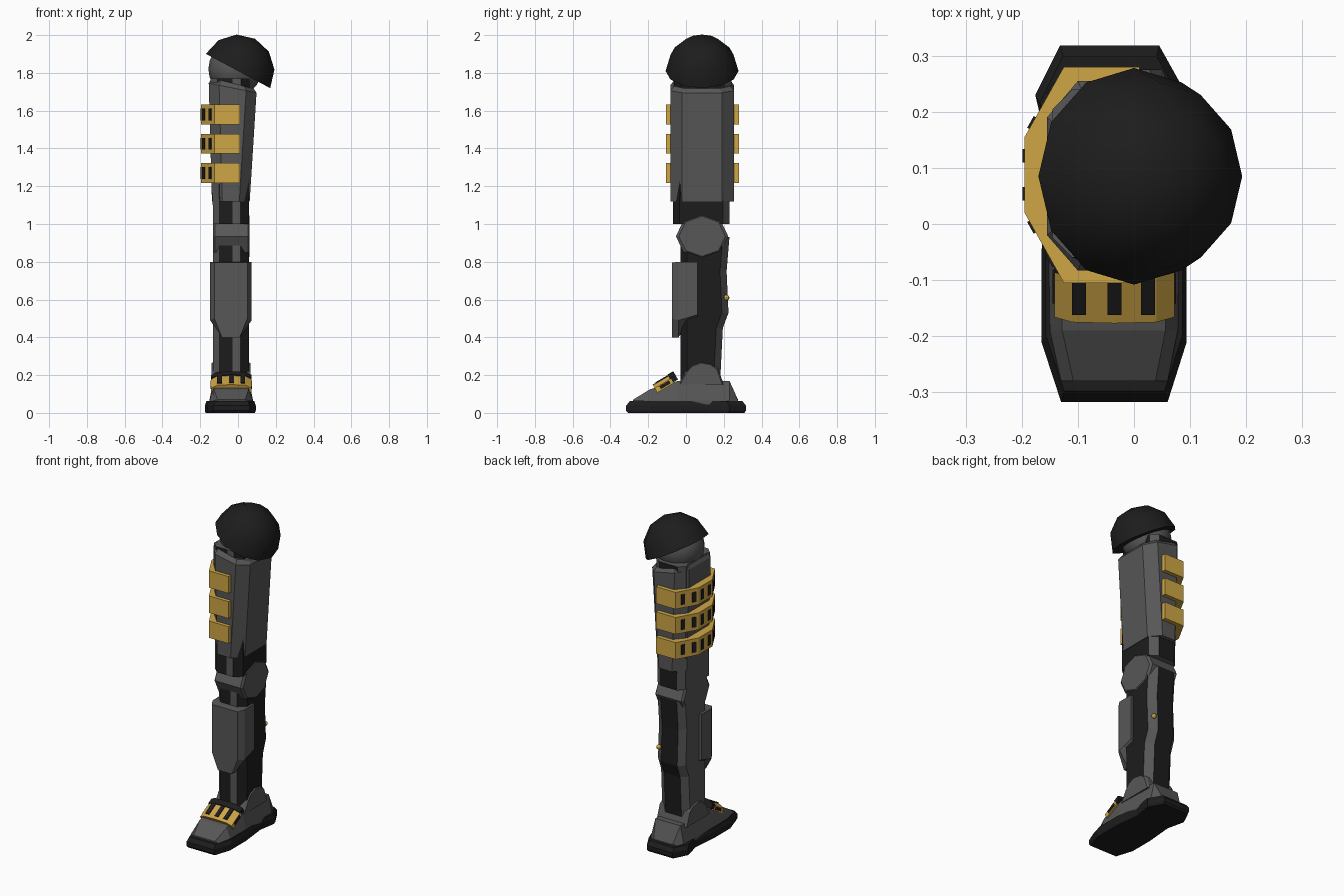
import bpy, bmesh, math
from mathutils import Vector, Matrix

if "Cube" in bpy.data.objects:
    bpy.data.objects.remove(bpy.data.objects["Cube"])


def material(name, rgb):
    m = bpy.data.materials.new(name)
    m.diffuse_color = (*rgb, 1)
    m.use_nodes = True
    m.node_tree.nodes["Principled BSDF"].inputs["Base Color"].default_value = m.diffuse_color
    return m


GRAY = material("armor gray", (0.095, 0.095, 0.095))
BLACK = material("dark rubber", (0.012, 0.012, 0.012))
YELLOW = material("warning yellow", (0.62, 0.38, 0.06))


def finish(name, bm, mats):
    bmesh.ops.recalc_face_normals(bm, faces=bm.faces)
    me = bpy.data.meshes.new(name)
    bm.to_mesh(me)
    bm.free()
    for m in mats:
        me.materials.append(m)
    ob = bpy.data.objects.new(name, me)
    bpy.context.collection.objects.link(ob)
    return ob


def loft(name, rings, mats, sides=None):
    """Skin equal-length rings of points; sides gives a material slot per ring edge."""
    bm = bmesh.new()
    vs = [[bm.verts.new(p) for p in r] for r in rings]
    n = len(vs[0])
    for a, b in zip(vs, vs[1:]):
        for i in range(n):
            j = (i + 1) % n
            f = bm.faces.new((a[i], a[j], b[j], b[i]))
            f.material_index = sides[i] if sides else 0
    bm.faces.new(vs[0][::-1])
    bm.faces.new(vs[-1])
    return finish(name, bm, mats)


def box(name, loc, size, rot, mat):
    bm = bmesh.new()
    bmesh.ops.create_cube(bm, size=1, matrix=Matrix.Translation(loc) @ rot @ Matrix.Diagonal((*size, 1)))
    return finish(name, bm, [mat])


def ball(name, loc, r, mat, seg, rings, half=False, tilt=0):
    bm = bmesh.new()
    bmesh.ops.create_uvsphere(bm, u_segments=seg, v_segments=rings, radius=r)
    if half:
        bmesh.ops.delete(bm, geom=[v for v in bm.verts if v.co.z < -0.001], context='VERTS')
        bmesh.ops.holes_fill(bm, edges=[e for e in bm.edges if e.is_boundary], sides=0)
    bm.transform(Matrix.Translation(loc) @ Matrix.Rotation(tilt, 4, 'Y'))
    ob = finish(name, bm, [mat])
    bpy.ops.object.select_all(action='DESELECT')
    ob.select_set(True)
    bpy.context.view_layer.objects.active = ob
    bpy.ops.object.shade_smooth_by_angle(angle=math.radians(40))
    return ob


# Hip: ball joint under a tilted dome
ball("hip_ball", (-0.015, 0.085, 1.82), 0.142, GRAY, 16, 10)
ball("hip_dome", (0, 0.085, 1.81), 0.193, BLACK, 12, 6, True, math.radians(28))


# Inner limb cores: faceted columns with alternating gray and dark faces
def core_ring(z, xl, xr, y0, y1, c=0.035):
    return [(x, y, z) for x, y in (
        (xl, y0 + c), (xl + 0.035, y0), (-0.03, y0), (xr - 0.045, y0), (xr, y0 + c),
        (xr, y1 - c), (xr - 0.045, y1), (xl + 0.035, y1), (xl, y1 - c))]


PATTERN = [0, 1, 0, 1, 1, 0, 1, 0, 0]
loft("thigh_core", [core_ring(1.0, -0.132, 0.058, -0.07, 0.23),
                    core_ring(1.77, -0.145, 0.06, -0.06, 0.24)], [GRAY, BLACK], PATTERN)
loft("calf_core", [core_ring(z, -0.132, 0.058, -0.03, y1) for z, y1 in
                   ((0.15, 0.18), (0.45, 0.195), (0.53, 0.225), (0.75, 0.215), (0.93, 0.23))],
     [GRAY, BLACK], PATTERN)
ball("calf_stud", (0.035, 0.215, 0.61), 0.015, YELLOW, 8, 6)


# Thigh armor: tapered octagonal shell with a slanted, bevelled top
def thigh_ring(xl, xr, z, slope=0, e=0):
    pts = ((xl, -0.02), (xl + 0.055, -0.083), (xr - 0.055, -0.083), (xr, -0.02),
           (xr, 0.19), (xr - 0.055, 0.255), (xl + 0.055, 0.255), (xl, 0.19))
    mx = (xl + xr) / 2
    return [(mx + (x - mx) * (1 - e), 0.085 + (y - 0.085) * (1 - e), z - slope * (x - mx)) for x, y in pts]


loft("thigh_armor", [thigh_ring(-0.138, 0.062, 1.12), thigh_ring(-0.155, 0.098, 1.72, 0.2),
                     thigh_ring(-0.155, 0.098, 1.745, 0.22, 0.12)], [GRAY])

# Three yellow bands with dark slots wrapping the outer thigh
BAND = [(0.01, -0.105), (-0.125, -0.105), (-0.195, 0.02), (-0.195, 0.155), (-0.125, 0.28), (0.01, 0.28)]
for k, z in enumerate((1.27, 1.425, 1.58)):
    loft(f"thigh_band_{k}", [[(x, y, z + s * 0.052) for x, y in BAND] for s in (-1, 1)], [YELLOW])
    for i, ts in ((1, (0.32, 0.8)), (2, (0.25, 0.75)), (3, (0.2, 0.68))):
        a, b = Vector((*BAND[i], z)), Vector((*BAND[i + 1], z))
        d = b - a
        rot = Matrix.Rotation(math.atan2(d.y, d.x), 4, 'Z')
        for t in ts:
            box(f"band_slot_{k}_{i}", a + d * t, (0.024, 0.008, 0.062), rot, BLACK)

# Knee: octagonal hinge drum across the leg
def knee_ring(x, r):
    return [(x, 0.085 + 1.1 * r * math.cos(i * math.pi / 4), 0.935 + 0.95 * r * math.sin(i * math.pi / 4))
            for i in range(8)]


loft("knee_joint", [knee_ring(-0.132, 0.112), knee_ring(-0.122, 0.126), knee_ring(0.052, 0.126),
                    knee_ring(0.062, 0.112)], [GRAY])


# Shin guard: front plate with pointed lower end and bevelled face
def shin_ring(y, e, top, shoulder, low):
    return [(-0.147 + e, y, top), (-0.147 + e, y, shoulder), (-0.085, y, low),
            (0.01, y, low), (0.072 - e, y, shoulder), (0.072 - e, y, top)]


loft("shin_guard", [shin_ring(0.06, 0, 0.8, 0.52, 0.48), shin_ring(-0.005, 0, 0.8, 0.5, 0.45),
                    shin_ring(-0.04, 0, 0.8, 0.49, 0.4), shin_ring(-0.075, 0.022, 0.795, 0.5, 0.4)], [GRAY])

# Ankle: flared guard on both sides
ANKLE = [(-0.04, 0.15), (0.0, 0.22), (0.03, 0.255), (0.08, 0.272), (0.135, 0.262), (0.17, 0.235), (0.2, 0.15)]
loft("ankle_guard", [[(x, 0.08 + (y - 0.08) * s, 0.15 + (z - 0.15) * s) for y, z in ANKLE]
                     for x, s in ((-0.14, 0.93), (-0.125, 1), (0.05, 1), (0.065, 0.93))], [GRAY])

# Foot upper: sloped toe to square heel
loft("foot_upper", [[(xl, y, 0.045), (xl, y, 0.065), (xl + 0.022, y, zt), (xr - 0.022, y, zt),
                     (xr, y, 0.065), (xr, y, 0.045)] for y, xl, xr, zt in
                    ((-0.28, -0.13, 0.06, 0.07), (-0.19, -0.15, 0.078, 0.125), (-0.04, -0.152, 0.08, 0.17),
                     (0.23, -0.145, 0.07, 0.17), (0.275, -0.125, 0.05, 0.07))], [GRAY])

# Sole: long octagonal slab with a flared heel
SOLE = [(-0.13, -0.317), (0.06, -0.317), (0.094, -0.21), (0.094, -0.05), (0.075, 0.12), (0.094, 0.23),
        (0.045, 0.318), (-0.132, 0.318), (-0.176, 0.23), (-0.15, 0.12), (-0.165, -0.05), (-0.165, -0.21)]
loft("sole", [[(-0.035 + (x + 0.035) * s, y * s, z) for x, y in SOLE]
              for z, s in ((0, 0.97), (0.012, 1), (0.038, 1), (0.062, 0.94))], [BLACK])

# Instep strap: tilted yellow arch with dark slots and a dark rear pad
TILT = Matrix.Rotation(math.radians(30), 4, 'X')
START = Vector((0, -0.177, 0.15))


def strap_ring(s, up):
    arch = ((-0.142, -0.05), (-0.142, -0.022), (-0.11, -0.004), (-0.035, 0), (0.04, -0.004), (0.072, -0.022), (0.072, -0.05))
    return [START + TILT @ Vector((x, s, n + up)) for x, n in arch]


loft("instep_strap", [strap_ring(0, 0), strap_ring(0.1, 0)], [YELLOW])
loft("instep_pad", [strap_ring(0.095, 0.006), strap_ring(0.13, 0.006)], [BLACK])
for x in (-0.098, -0.035, 0.025):
    box("strap_slot", START + TILT @ Vector((x, 0.056, -0.001)), (0.025, 0.075, 0.008), TILT, BLACK)
for x in (-0.142, 0.072):
    box("strap_side_slot", START + TILT @ Vector((x, 0.056, -0.034)), (0.006, 0.06, 0.018), TILT, BLACK)
